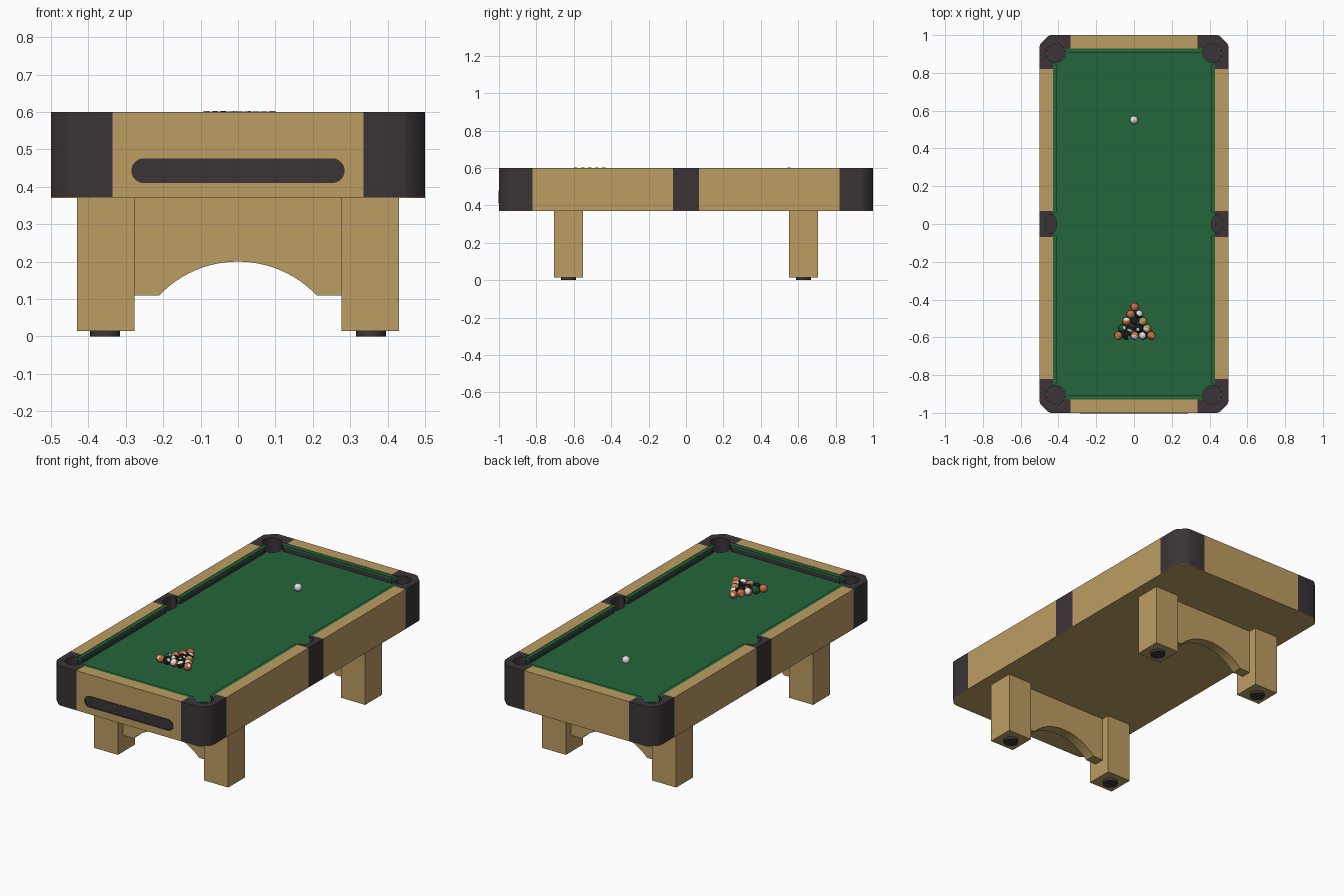
import bpy, bmesh, math, random
from mathutils import Matrix, Euler

if "Cube" in bpy.data.objects:
    bpy.data.objects.remove(bpy.data.objects["Cube"])

random.seed(4)


def material(name, r, g, b):
    m = bpy.data.materials.new(name)
    lin = [((c / 255 + 0.055) / 1.055) ** 2.4 for c in (r, g, b)]
    m.diffuse_color = (*lin, 1)
    m.use_nodes = True
    m.node_tree.nodes["Principled BSDF"].inputs["Base Color"].default_value = m.diffuse_color
    return m


WOOD = material("oak wood", 188, 157, 98)
DARK = material("charcoal plastic", 59, 52, 54)
CLOTH = material("green cloth", 35, 102, 59)
WHITE = material("white ball", 225, 222, 220)
ORANGE = material("orange ball", 205, 105, 65)
BLACK = material("black ball", 25, 24, 26)
TAN = material("tan ball", 190, 145, 85)
GREEN = material("green ball", 25, 85, 50)


def finish(name, bm, mats, smooth=True):
    bmesh.ops.recalc_face_normals(bm, faces=bm.faces)
    me = bpy.data.meshes.new(name)
    bm.to_mesh(me)
    bm.free()
    for m in mats:
        me.materials.append(m)
    ob = bpy.data.objects.new(name, me)
    bpy.context.collection.objects.link(ob)
    if smooth:
        bpy.ops.object.select_all(action='DESELECT')
        ob.select_set(True)
        bpy.context.view_layer.objects.active = ob
        bpy.ops.object.shade_smooth_by_angle(angle=math.radians(30))
    return ob


def prism(name, pts, a, b, mat, upright=False):
    """Extrude an outline along z (or, when upright, an x/z outline along y)."""
    bm = bmesh.new()
    put = (lambda p, t: (p[0], t, p[1])) if upright else (lambda p, t: (p[0], p[1], t))
    lo = [bm.verts.new(put(p, a)) for p in pts]
    hi = [bm.verts.new(put(p, b)) for p in pts]
    bm.faces.new(lo)
    bm.faces.new(hi)
    n = len(pts)
    for i in range(n):
        j = (i + 1) % n
        bm.faces.new((lo[i], lo[j], hi[j], hi[i]))
    return finish(name, bm, [mat])


def box(name, x0, x1, y0, y1, z0, z1, mat):
    return prism(name, [(x0, y0), (x1, y0), (x1, y1), (x0, y1)], z0, z1, mat)


def arc(cx, cy, rx, ry, a0, a1, n=24):
    return [(cx + rx * math.cos(math.radians(a0 + (a1 - a0) * i / n)),
             cy + ry * math.sin(math.radians(a0 + (a1 - a0) * i / n))) for i in range(n + 1)]


def flip(pts, sx, sy):
    return [(x * sx, y * sy) for x, y in pts]


QUADS = [(1, 1, "back_right"), (-1, 1, "back_left"), (-1, -1, "front_left"), (1, -1, "front_right")]
SIDES = [(1, "right"), (-1, "left")]
ENDS = [(1, "back"), (-1, "front")]
BOT, BED, TOP = 0.37, 0.56, 0.60
CORNER = (0.415, 0.905, 0.05, 0.05)
SIDE = (0.44, 0.0, 0.03, 0.05)

# underside panel with clipped corners
clip = [(0.5, 0.94), (0.495, 0.955), (0.455, 0.995), (0.44, 1.0)]
outline = []
for sx, sy, _ in QUADS:
    q = flip(clip, sx, sy)
    outline += q if sx * sy > 0 else q[::-1]
prism("underside_panel", outline, BOT, BOT + 0.003, WOOD)

# cloth bed, notched around the six pockets
quarter = arc(*SIDE, 109.5, 180, 10)[::-1] + arc(*CORNER, 287.5, 150, 24)
bed = []
for sx, sy, _ in QUADS:
    q = flip(quarter, sx, sy)
    bed += q if sx * sy > 0 else q[::-1]
clean = [p for i, p in enumerate(bed) if math.dist(p, bed[i - 1]) > 1e-5]
prism("cloth_bed", clean, BED - 0.03, BED, CLOTH)

# wooden rails
for s, w in SIDES:
    for e, v in ENDS:
        x, y = sorted((0.43 * s, 0.5 * s)), sorted((0.07 * e, 0.82 * e))
        box(f"{v}_{w}_rail", *x, *y, BOT + 0.003, TOP, WOOD)
for e, v in ENDS:
    box(f"{v}_end_rail", -0.335, 0.335, *sorted((0.93 * e, e)), BOT + 0.003, TOP, WOOD)

# pocket castings and pocket cups
corner_pts = ([(0.335, 0.93), (0.335, 1.0)] + clip[::-1] + [(0.5, 0.82), (0.43, 0.82)]
              + arc(*CORNER, -72.5, 150))
side_pts = [(0.43, -0.07), (0.5, -0.07), (0.5, 0.07), (0.43, 0.07)] + arc(*SIDE, 109.5, -109.5)


def cup(name, ring):
    bm = bmesh.new()
    lo = [bm.verts.new((x, y, 0.47)) for x, y in ring]
    hi = [bm.verts.new((x, y, BED - 0.001)) for x, y in ring]
    bm.faces.new(lo)
    for i in range(len(ring)):
        bm.faces.new((lo[i - 1], lo[i], hi[i], hi[i - 1]))
    finish(name, bm, [DARK])


for sx, sy, w in QUADS:
    prism(f"{w}_corner_casting", flip(corner_pts, sx, sy), BOT + 0.003, TOP, DARK)
    cup(f"{w}_pocket_cup", flip(arc(CORNER[0], CORNER[1], 0.0495, 0.0495, 0, 360, 40)[:-1], sx, sy))
for s, w in SIDES:
    prism(f"{w}_side_casting", flip(side_pts, s, 1), BOT + 0.003, TOP, DARK)
    cup(f"{w}_side_pocket_cup", flip(arc(SIDE[0], 0, 0.0295, 0.0495, 0, 360, 32)[:-1], s, 1))

# cushions: green lip above a dark recessed strip
for sx, sy, w in QUADS:
    lip = [(0.43, 0.049), (0.41, 0.065), (0.41, 0.842), (0.43, 0.857)]
    prism(f"{w}_cushion", flip(lip, sx, sy), 0.585, TOP - 0.002, CLOTH)
    strip = [(0.43, 0.055), (0.413, 0.068), (0.413, 0.838), (0.43, 0.852)]
    prism(f"{w}_cushion_strip", flip(strip, sx, sy), BED, 0.585, DARK)
for e, v in ENDS:
    lip = [(-0.372, 0.93), (-0.352, 0.907), (0.352, 0.907), (0.372, 0.93)]
    prism(f"{v}_end_cushion", flip(lip, 1, e), 0.585, TOP - 0.002, CLOTH)
    strip = [(-0.367, 0.93), (-0.348, 0.91), (0.348, 0.91), (0.367, 0.93)]
    prism(f"{v}_end_cushion_strip", flip(strip, 1, e), BED, 0.585, DARK)

# ball return slot on the front: plate with a thin raised rim


def stadium(hx, r):
    return arc(hx, 0.443, r, r, -90, 90, 14) + arc(-hx, 0.443, r, r, 90, 270, 14)


prism("ball_return_plate", stadium(0.252, 0.033), -1.001, -0.98, DARK, True)
bm = bmesh.new()
rings = [[bm.verts.new((x, y, z)) for x, z in stadium(0.252, r)]
         for r, y in ((0.033, -1.0), (0.033, -1.003), (0.027, -1.003), (0.027, -1.0))]
for a, b in zip(rings, rings[1:]):
    for i in range(len(a)):
        bm.faces.new((a[i - 1], a[i], b[i], b[i - 1]))
finish("ball_return_rim", bm, [DARK])

# legs, feet and arched aprons
for sx, sy, w in QUADS:
    box(f"{w}_leg", *sorted((0.277 * sx, 0.431 * sx)), *sorted((0.55 * sy, 0.705 * sy)), 0.015, BOT, WOOD)
    prism(f"{w}_foot", arc(0.355 * sx, 0.627 * sy, 0.04, 0.04, 0, 360, 32)[:-1], 0, 0.015, DARK)
half = math.degrees(math.asin(0.21 / 0.29))
apron = [(0.28, 0.11), (0.28, BOT), (-0.28, BOT), (-0.28, 0.11)] + arc(0, -0.09, 0.29, 0.29, 90 + half, 90 - half)
for e, v in ENDS:
    prism(f"{v}_apron", apron, 0.627 * e - 0.03, 0.627 * e + 0.03, WOOD, True)

# balls: solid with a white spot, or white with a coloured band
R = 0.0216


def ball(name, x, y, mat, striped):
    bm = bmesh.new()
    bmesh.ops.create_uvsphere(bm, u_segments=24, v_segments=16, radius=R)
    for f in bm.faces:
        z = f.calc_center_median().z / R
        f.material_index = int(abs(z) > (0.55 if striped else 0.9))
    rot = Euler([random.uniform(-1.2, 1.2) for _ in range(3)]).to_matrix().to_4x4()
    bmesh.ops.transform(bm, matrix=Matrix.Translation((x, y, BED + R)) @ rot, verts=bm.verts)
    finish(name, bm, [mat, WHITE])


ball("cue_ball", 0, 0.55, WHITE, False)
rack = [ORANGE, ORANGE, BLACK, ORANGE, BLACK, TAN, GREEN, BLACK, BLACK, TAN,
        ORANGE, BLACK, ORANGE, BLACK, ORANGE]
bands = {2, 3, 7, 9, 12, 13}
k = 0
for row in range(5):
    for col in range(row + 1):
        ball(f"rack_ball_{k + 1}", 0.004 + (col - row / 2) * 0.0436, -0.44 - row * 0.0376, rack[k], k in bands)
        k += 1
